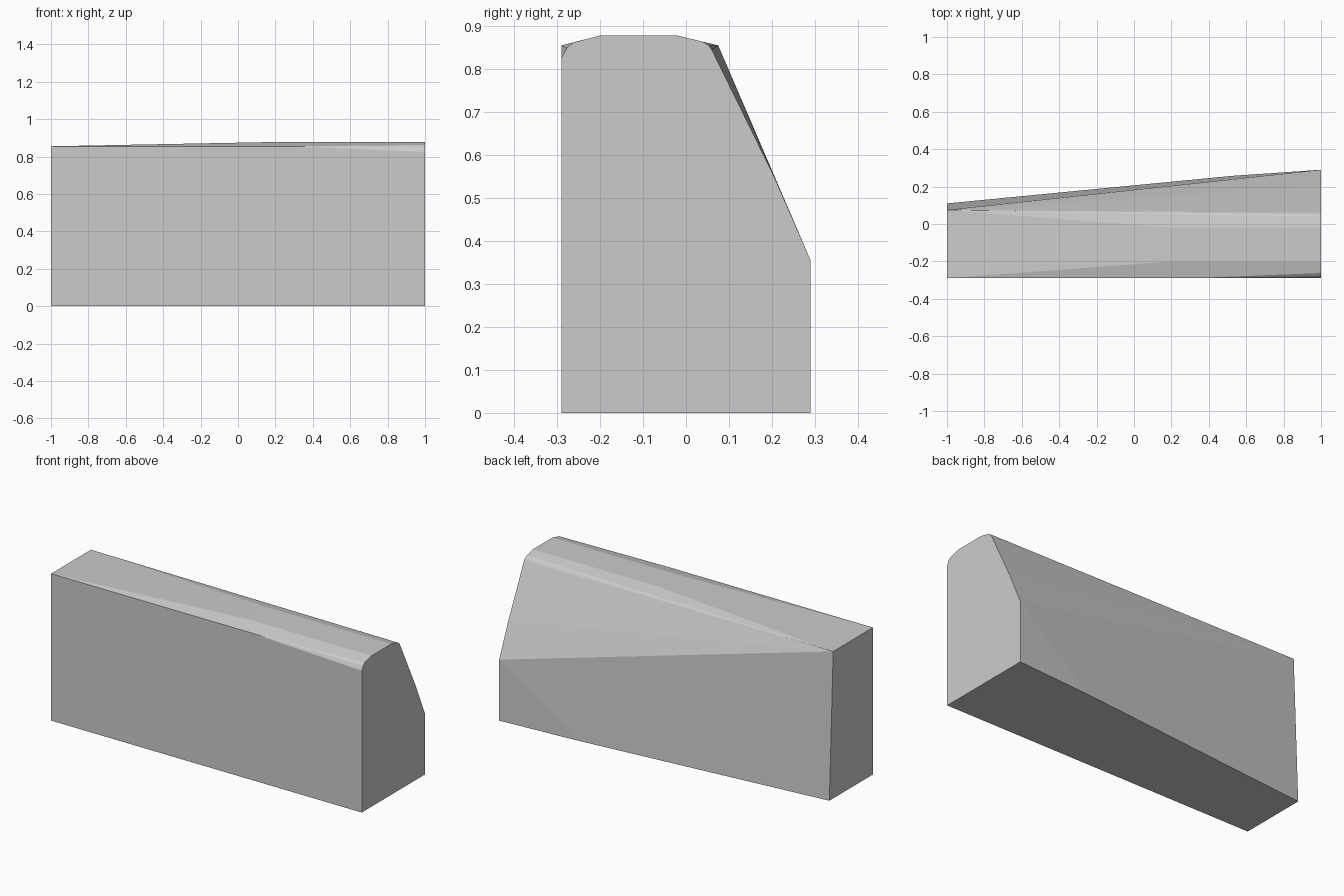
import bpy, bmesh

cube = bpy.data.objects.get("Cube")
if cube:
    bpy.data.objects.remove(cube, do_unlink=True)

# Single grey finish
GREY = (0.6, 0.6, 0.6, 1.0)
mat = bpy.data.materials.new("plain grey")
mat.use_nodes = True
mat.diffuse_color = GREY
mat.node_tree.nodes["Principled BSDF"].inputs["Base Color"].default_value = GREY

# Cross-sections (y, z) of the wide rounded end and the narrow square end
wide_end = [(-0.29, 0), (0.29, 0), (0.29, 0.355), (0.205, 0.55),
            (0.06, 0.845), (0.052, 0.856), (0.038, 0.864), (-0.02, 0.878),
            (-0.2, 0.878), (-0.262, 0.862), (-0.277, 0.85), (-0.29, 0.825)]
narrow_end = [(-0.29, 0), (0.11, 0), (0.075, 0.855), (-0.29, 0.855)]

# Points where the creases of the back, ridge and front edge begin
creases = [(0.52, 0.257, 0), (0.2, -0.02, 0.878), (0.2, -0.2, 0.878),
           (0.3, -0.29, 0.855)]

points = [(1, y, z) for y, z in wide_end]
points += [(-1, y, z) for y, z in narrow_end]
points += creases

# Tapered block: the convex skin around the sections and crease points
bm = bmesh.new()
for p in points:
    bm.verts.new(p)
hull = bmesh.ops.convex_hull(bm, input=bm.verts)
loose = [v for v in bm.verts if not v.link_faces]
bmesh.ops.delete(bm, geom=loose, context='VERTS')
bmesh.ops.dissolve_limit(bm, angle_limit=0.005, verts=bm.verts, edges=bm.edges)
bmesh.ops.recalc_face_normals(bm, faces=bm.faces)

mesh = bpy.data.meshes.new("tapered_block")
bm.to_mesh(mesh)
bm.free()
mesh.materials.append(mat)
block = bpy.data.objects.new("tapered_block", mesh)
bpy.context.collection.objects.link(block)
